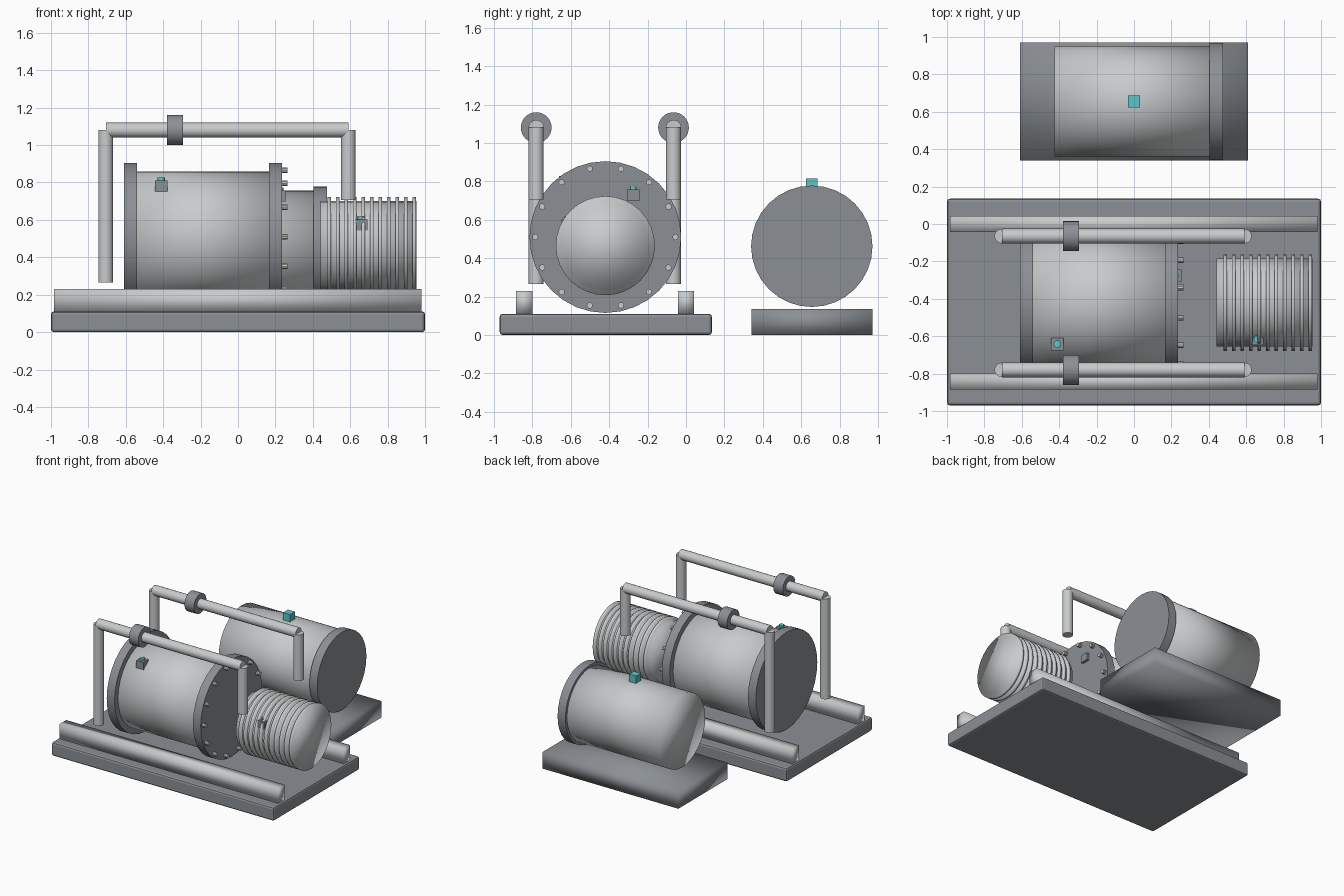
import bpy
from math import cos, sin, pi, radians

cube = bpy.data.objects.get("Cube")
if cube:
    bpy.data.objects.remove(cube, do_unlink=True)


def material(name, rgb):
    mat = bpy.data.materials.new(name)
    mat.use_nodes = True
    colour = (*rgb, 1)
    mat.diffuse_color = colour
    mat.node_tree.nodes["Principled BSDF"].inputs["Base Color"].default_value = colour
    return mat


LIGHT = material("light_steel", (0.58, 0.60, 0.61))
DARK = material("dark_steel", (0.26, 0.28, 0.30))
TEAL = material("teal_indicator", (0.11, 0.55, 0.60))


def finish(name, mat, shading):
    obj = bpy.context.object
    obj.name = name
    obj.data.materials.append(mat)
    if shading == "smooth":
        bpy.ops.object.shade_smooth()
    elif shading == "edges":
        bpy.ops.object.shade_smooth_by_angle(angle=radians(35))
    return obj


def box(name, low, high, mat, shading="flat"):
    centre = [(a + b) / 2 for a, b in zip(low, high)]
    bpy.ops.mesh.primitive_cube_add(size=1, location=centre)
    bpy.context.object.scale = [b - a for a, b in zip(low, high)]
    bpy.ops.object.transform_apply(location=False, rotation=False, scale=True)
    return finish(name, mat, shading)


def cylinder(name, radius, start, end, y, other, mat, axis="X", sides=32, shading="edges"):
    """Cylinder along X (other = z) or along Z (other = x)."""
    middle = (start + end) / 2
    along_x = axis == "X"
    bpy.ops.mesh.primitive_cylinder_add(
        vertices=sides, radius=radius, depth=end - start,
        location=(middle, y, other) if along_x else (other, y, middle),
        rotation=(0, pi / 2 if along_x else 0, 0))
    return finish(name, mat, shading)


# Base plate with softened edges, and the block under the rear tank
base = box("base_plate", (-1, -0.97, 0), (1, 0.135, 0.11), DARK)
bevel = base.modifiers.new("bevel", "BEVEL")
bevel.width = 0.015
bevel.segments = 2
box("rear_tank_block", (-0.61, 0.34, 0), (0.61, 0.97, 0.135), DARK, "smooth")

# Skid rails
for side, y in (("front", -0.842), ("rear", 0.0)):
    box(side + "_rail", (-0.985, y - 0.042, 0.11), (0.98, y + 0.042, 0.23), LIGHT, "smooth")

# Main drum with end flanges and a bolt circle
DY, DZ = -0.42, 0.51
cylinder("main_drum", 0.35, -0.57, 0.2, DY, DZ, LIGHT, shading="smooth")
cylinder("right_flange", 0.395, -0.61, -0.54, DY, DZ, DARK)
cylinder("left_flange", 0.395, 0.165, 0.235, DY, DZ, DARK)
BOLTS = 14
for i in range(BOLTS):
    a = 2 * pi * i / BOLTS
    cylinder("flange_bolt", 0.016, 0.225, 0.265, DY + 0.365 * cos(a), DZ + 0.365 * sin(a),
             LIGHT, sides=10)

# Finned motor
MZ = 0.465
cylinder("motor_body", 0.235, 0.44, 0.955, DY, MZ, LIGHT, shading="smooth")
FINS = 11
for i in range(FINS):
    x = 0.488 + 0.0455 * i
    cylinder("motor_fin", 0.258, x - 0.01, x + 0.01, DY, MZ, LIGHT, shading="smooth")

# Rear tank with end ring and indicator
TY, TZ = 0.655, 0.462
cylinder("rear_tank", 0.295, -0.425, 0.43, TY, TZ, LIGHT, shading="smooth")
cylinder("rear_tank_ring", 0.316, 0.405, 0.475, TY, TZ, DARK)
box("tank_indicator", (-0.031, TY - 0.031, 0.752), (0.031, TY + 0.031, 0.815), TEAL)

# Overhead pipes with valve collars
for side, y in (("front", -0.78), ("rear", -0.065)):
    cylinder(side + "_top_pipe", 0.04, -0.707, 0.59, y, 1.08, LIGHT, sides=20)
    cylinder(side + "_long_riser", 0.039, 0.265, 1.08, y, -0.707, LIGHT, "Z", 20)
    cylinder(side + "_short_riser", 0.039, 0.705, 1.08, y, 0.59, LIGHT, "Z", 20)
    cylinder(side + "_valve_collar", 0.08, -0.38, -0.295, y, 1.08, DARK)

# Small sensors: dark housing with a teal button on top
for part, x, y, z in (("drum", -0.41, -0.642, 0.785),
                      ("flange", 0.222, -0.275, 0.732),
                      ("motor", 0.66, -0.615, 0.575)):
    h = 0.033
    box(part + "_sensor", (x - h, y - h, z - h), (x + h, y + h, z + h * 0.8), DARK)
    cylinder(part + "_sensor_button", 0.02, z + 0.02, z + 0.042, y, x, TEAL, "Z", 16)
